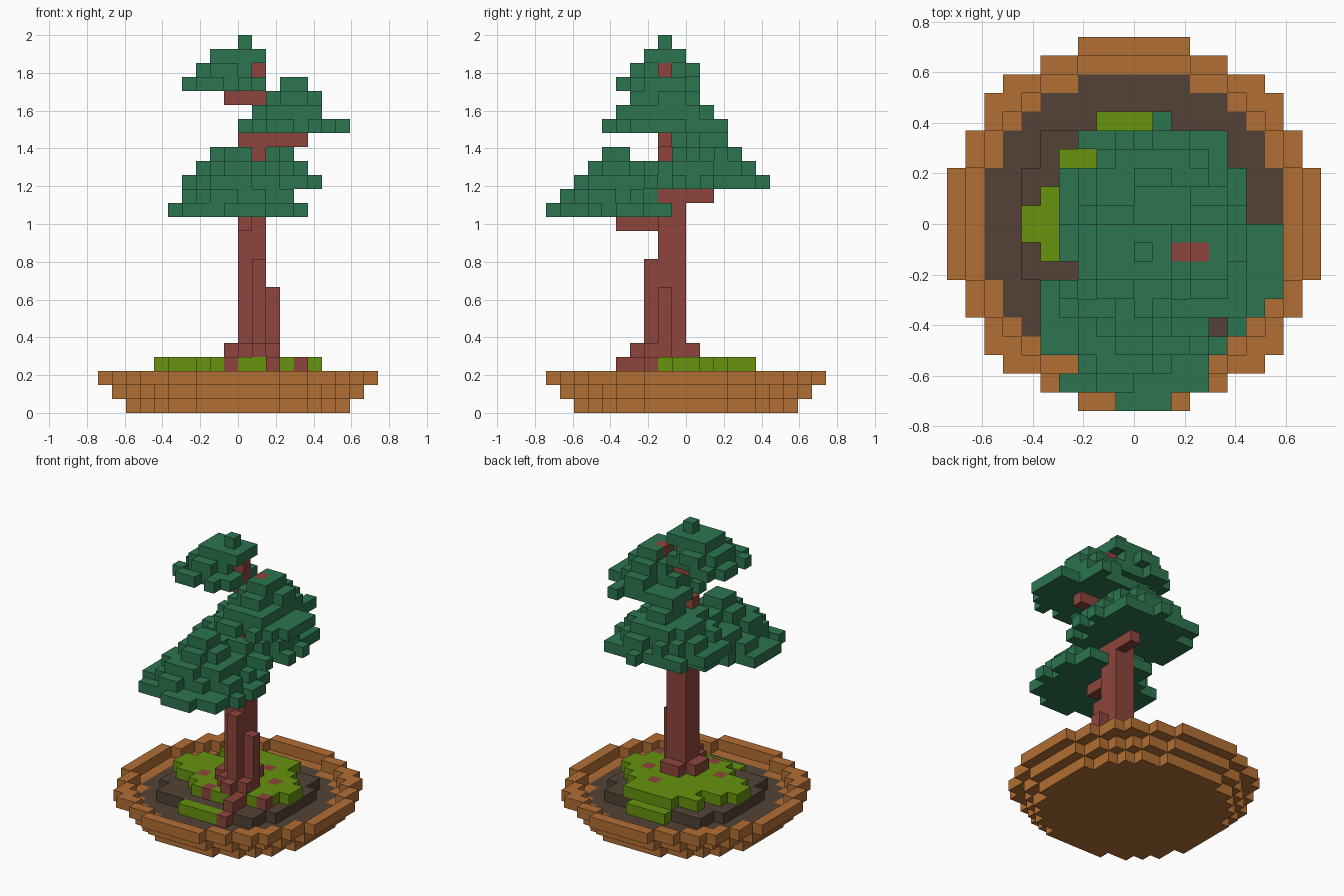
import bpy, bmesh, math, random
from mathutils import Vector

if "Cube" in bpy.data.objects:
    bpy.data.objects.remove(bpy.data.objects["Cube"], do_unlink=True)

random.seed(4)
V = 2 / 27  # block size


def material(name, rgb):
    lin = [((c / 255 + 0.055) / 1.055) ** 2.4 for c in rgb] + [1]
    m = bpy.data.materials.new(name)
    m.use_nodes = True
    m.diffuse_color = lin
    m.node_tree.nodes["Principled BSDF"].inputs["Base Color"].default_value = lin
    return m


def disc(cx, cy, z, rx, ry=None, drop=0.0):
    """Blocks of one round layer; drop leaves random gaps along its rim."""
    ry = ry or rx
    cells = set()
    for i in range(-12, 12):
        for j in range(-12, 12):
            d = math.hypot((i + .5 - cx) / rx, (j + .5 - cy) / ry)
            on_rim = d > 1 - 1 / min(rx, ry)
            if d < 1 and not (on_rim and random.random() < drop):
                cells.add((i, j, z))
    return cells


def box(x0, x1, y0, y1, z0, z1):
    """Blocks of an inclusive range."""
    return {(i, j, k) for i in range(x0, x1 + 1)
            for j in range(y0, y1 + 1) for k in range(z0, z1 + 1)}


# Stepped bowl
bowl = disc(0, 0, 0, 8) | (disc(0, 0, 1, 9) - disc(0, 0, 1, 8)) \
    | (disc(0, 0, 2, 10) - disc(0, 0, 2, 9))

# Soil bed with a raised middle
soil = disc(0, 0, 1, 8) | disc(0, 0, 2, 6.5)
soil -= box(-3, 2, 5, 6, 2, 2) | box(-3, 2, -7, -6, 2, 2)

# Moss cushion: (row, first x, last x), with a lower lip front and back
moss = box(-2, 1, 5, 5, 2, 2) | box(-2, 1, -6, -6, 2, 2)
for row, a, b in ((4, -2, 2), (3, -4, 2), (2, -3, 3), (1, -5, 4), (0, -6, 5),
                  (-1, -6, 5), (-2, -5, 4), (-3, -3, 3), (-4, -2, 2)):
    moss |= box(a, b, row, row, 3, 3)

# Trunk with two shorter buttresses
trunk = box(0, 1, -2, -1, 3, 13) | box(1, 1, -3, -3, 3, 10) | box(2, 2, -2, -2, 3, 8)
trunk |= box(0, 1, -1, -1, 14, 15) | box(1, 1, -2, -2, 15, 19)

# Roots
roots = {(-1, -2, 4), (-1, -1, 4), (0, -3, 4), (1, -4, 4), (2, -3, 4), (0, 0, 4),
         (1, 0, 4), (2, -5, 3), (2, -6, 2), (2, -4, 3), (4, -3, 3), (3, 0, 3),
         (1, 2, 3), (-1, -4, 3), (-3, -2, 3)}

# Branches winding through the crown
branches = box(0, 0, -5, -3, 13, 13) | box(1, 1, -2, 1, 15, 15)
branches |= box(0, 4, -2, -2, 19, 19) | box(3, 3, -2, -2, 20, 23)
branches |= box(-1, 3, -2, -2, 22, 22) | box(1, 1, -2, -2, 23, 24)


# Foliage: cone-shaped pads of shrinking layers
def pad(cx, cy, z, rx, ry, layers):
    cells = set()
    for n in range(layers):
        cells |= disc(cx, cy, z + n, rx - n, ry - n, 0.25 if rx - n > 1.5 else 0)
    return cells


front_foliage = pad(0, -5, 14, 5, 5, 5)
back_foliage = pad(1, 1, 16, 5, 5, 5)
left_foliage = pad(4, -1.5, 20, 4, 4.5, 4)
top_foliage = disc(-1, -2, 23, 3.1, drop=.2) | disc(-1, -1.5, 24, 2.2) \
    | disc(0, -1.5, 25, 2) | {(0, -2, 26)}

wood = material("bark red brown", (140, 69, 60))
leaf = material("leaf green", (45, 117, 80))
parts = [
    ("trunk", trunk, wood), ("roots", roots, wood), ("branches", branches, wood),
    ("bowl", bowl, material("clay orange", (178, 111, 52))),
    ("moss", moss, material("moss green", (103, 147, 15))),
    ("soil", soil, material("soil brown", (83, 66, 54))),
    ("front_foliage", front_foliage, leaf), ("back_foliage", back_foliage, leaf),
    ("left_foliage", left_foliage, leaf), ("top_foliage", top_foliage, leaf),
]

# Earlier parts keep a shared block
filled = set()
for _, cells, _ in parts:
    cells -= filled
    filled |= cells


def build(name, cells, mat):
    """Mesh the block sides that touch open space."""
    bm = bmesh.new()
    verts = {}

    def vert(p):
        key = tuple(round(c) for c in p)
        if key not in verts:
            verts[key] = bm.verts.new(Vector(key) * V)
        return verts[key]

    for c in sorted(cells):
        mid = Vector(c) + Vector((.5, .5, .5))
        for axis in range(3):
            for s in (-1, 1):
                n = Vector([s if a == axis else 0 for a in range(3)])
                if tuple(int(a + b) for a, b in zip(c, n)) in filled:
                    continue
                u = Vector([1 if a == (axis + 1) % 3 else 0 for a in range(3)])
                w = n.cross(u)
                bm.faces.new([vert(mid + (n + u * a + w * b) / 2)
                              for a, b in ((-1, -1), (1, -1), (1, 1), (-1, 1))])
    mesh = bpy.data.meshes.new(name)
    bm.to_mesh(mesh)
    bm.free()
    mesh.materials.append(mat)
    bpy.context.collection.objects.link(bpy.data.objects.new(name, mesh))


for part in parts:
    build(*part)
